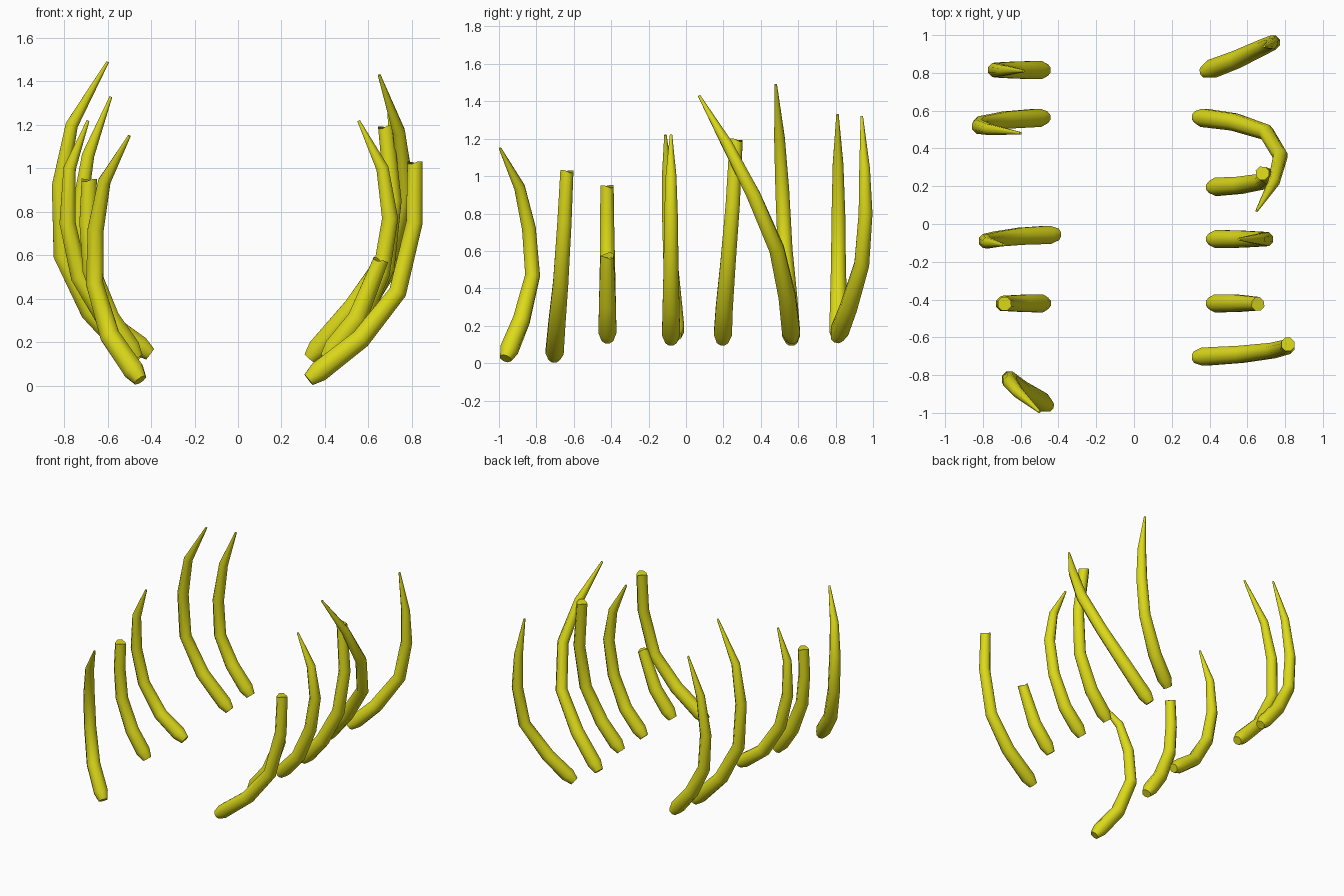
import bpy, bmesh, math
from mathutils import Vector

if "Cube" in bpy.data.objects:
    bpy.data.objects.remove(bpy.data.objects["Cube"])

bone = bpy.data.materials.new("yellow bone")
bone.diffuse_color = (0.72, 0.70, 0.01, 1)
bone.use_nodes = True
bone.node_tree.nodes["Principled BSDF"].inputs["Base Color"].default_value = bone.diffuse_color
SIDES = 8


def rib(name, pts, broken=False):
    """Sweep a tapering tube along the path; snapped ribs end in a jagged stump."""
    p = [Vector(c) for c in pts]
    # blunt root: extra full-width ring just after the start
    p.insert(1, p[0] + (p[1] - p[0]).normalized() * 0.06)
    radii = [0.033, 0.052, 0.049, 0.043, 0.040, 0.031, 0.007]
    if broken:
        radii = [0.033, 0.052, 0.049, 0.044, 0.041, 0.039][:len(p) - 1] + [0.038]
    bm = bmesh.new()
    rings = []
    last = len(p) - 1
    for i, c in enumerate(p):
        a = (c - p[i - 1]).normalized() if i else Vector()
        b = (p[i + 1] - c).normalized() if i < last else Vector()
        t = (a + b).normalized()
        side = Vector((0, 1, 0))
        side = (side - t * side.dot(t)).normalized()
        nrm = t.cross(side)
        ring = []
        for k in range(SIDES):
            ang = 2 * math.pi * (k + 0.5) / SIDES
            v = c + (side * math.cos(ang) + nrm * math.sin(ang)) * radii[i]
            if broken and i == last:
                v += t * 0.009 * math.sin(2 * ang)
            ring.append(bm.verts.new(v))
        rings.append(ring)
    for r, s in zip(rings, rings[1:]):
        for k in range(SIDES):
            j = (k + 1) % SIDES
            bm.faces.new((r[k], r[j], s[j], s[k]))
    bm.faces.new(rings[0][::-1])
    bm.faces.new(rings[-1])
    bmesh.ops.recalc_face_normals(bm, faces=bm.faces)
    me = bpy.data.meshes.new(name)
    bm.to_mesh(me)
    bm.free()
    me.materials.append(bone)
    ob = bpy.data.objects.new(name, me)
    bpy.context.collection.objects.link(ob)
    bpy.ops.object.select_all(action='DESELECT')
    ob.select_set(True)
    bpy.context.view_layer.objects.active = ob
    bpy.ops.object.shade_smooth_by_angle(angle=math.radians(50))


# right-hand ribs, back to front
rib("right_rib_1", [(.37, .805, .13), (.54, .87, .30), (.69, .94, .53),
                    (.735, .96, .80), (.73, .955, 1.04), (.69, .94, 1.32)])
rib("right_rib_2", [(.33, .567, .125), (.53, .54, .36), (.70, .485, .61),
                    (.775, .36, .90), (.74, .22, 1.17), (.65, .07, 1.43)])
rib("right_rib_3_broken", [(.405, .195, .115), (.56, .205, .30), (.68, .225, .54),
                           (.715, .25, .85), (.68, .268, 1.19)], True)
rib("right_rib_4", [(.405, -.08, .115), (.56, -.08, .29), (.66, -.08, .52),
                    (.70, -.08, .77), (.665, -.08, 1.0), (.555, -.08, 1.22)])
rib("right_rib_5_broken", [(.405, -.42, .125), (.55, -.42, .31), (.656, -.422, .575)], True)
rib("right_rib_6_broken", [(.325, -.705, .027), (.565, -.69, .215), (.735, -.67, .43),
                           (.812, -.65, .75), (.815, -.637, 1.025)], True)

# left-hand ribs, back to front
rib("left_rib_1", [(-.465, .815, .13), (-.62, .815, .32), (-.72, .815, .52),
                   (-.735, .815, .78), (-.69, .813, 1.06), (-.585, .81, 1.33)])
rib("left_rib_2", [(-.465, .565, .115), (-.68, .55, .34), (-.81, .53, .60),
                   (-.82, .515, .92), (-.765, .50, 1.2), (-.60, .48, 1.49)])
rib("left_rib_3", [(-.405, -.055, .145), (-.60, -.065, .29), (-.73, -.08, .50),
                   (-.785, -.09, .75), (-.775, -.10, 1.0), (-.69, -.11, 1.22)])
rib("left_rib_4_broken", [(-.465, -.42, .125), (-.59, -.42, .31), (-.675, -.42, .53),
                          (-.692, -.422, .75), (-.685, -.422, .945)], True)
rib("left_rib_5", [(-.45, -.965, .025), (-.59, -.88, .23), (-.66, -.82, .47),
                   (-.655, -.84, .72), (-.615, -.89, .94), (-.50, -.995, 1.15)])
